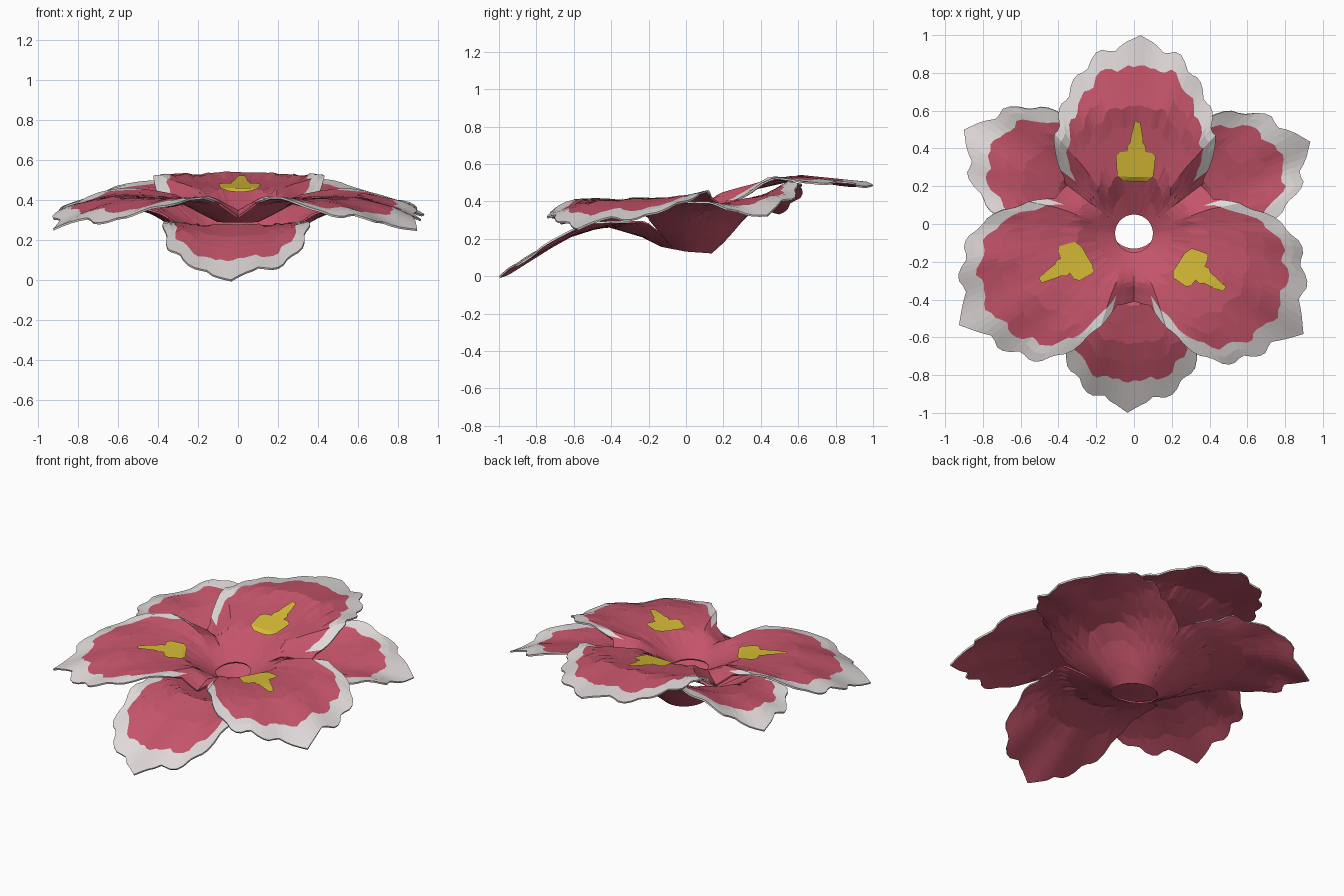
import bpy
import bmesh
import math

old = bpy.data.objects.get("Cube")
if old:
    bpy.data.objects.remove(old, do_unlink=True)


def make_material(name, rgb):
    mat = bpy.data.materials.new(name)
    mat.use_nodes = True
    mat.diffuse_color = (*rgb, 1)
    mat.node_tree.nodes["Principled BSDF"].inputs["Base Color"].default_value = (*rgb, 1)
    return mat


# Pink comes last so the solidified underside is always pink
WHITE, YELLOW, PINK = range(3)
MATERIALS = [make_material("petal_white", (0.74, 0.69, 0.69)),
             make_material("mark_yellow", (0.68, 0.5, 0.037)),
             make_material("petal_pink", (0.56, 0.09, 0.145))]


def interp(table, x):
    """Piecewise linear lookup in a list of (x, y) points."""
    if x <= table[0][0]:
        return table[0][1]
    for (x0, y0), (x1, y1) in zip(table, table[1:]):
        if x <= x1:
            return y0 + (y1 - y0) * (x - x0) / (x1 - x0)
    return table[-1][1]


# Outlines: reach of the petal edge at each angle off its axis
BACK_EDGE = [(0, 1.0), (5, 0.96), (13, 0.94), (22, 0.85), (30, 0.77),
             (43, 0.63), (53, 0.5), (56, 0.45), (60, 0.42)]
SIDE_EDGE = [(0, 1.07), (5, 1.0), (12, 0.98), (27, 0.88), (36, 0.71),
             (44, 0.53), (48, 0.44), (60, 0.41)]
OUTER_EDGE = [(0, 1.03), (5, 0.97), (12, 0.93), (18, 0.86), (25, 0.75),
              (32, 0.65), (45, 0.5), (60, 0.4)]
FRONT_EDGE = [(0, 1.0), (4, 0.96), (10, 0.95), (17, 0.91), (25, 0.82),
              (32, 0.69), (45, 0.5), (60, 0.4)]

# Height profiles along the petal axis
INNER_RISE = [(0.1, 0.3), (0.2, 0.35), (0.3, 0.405), (0.5, 0.425),
              (0.65, 0.425), (0.85, 0.375), (1.07, 0.28)]
BACK_RISE = [(0.1, 0.3), (0.18, 0.335), (0.27, 0.405), (0.53, 0.42),
             (0.6, 0.44), (1.0, 0.32)]
OUTER_RISE = [(0.13, 0.14), (0.3, 0.26), (0.42, 0.335), (0.65, 0.36),
              (0.85, 0.335), (1.03, 0.255)]
FRONT_RISE = [(0.13, 0.14), (0.3, 0.25), (0.42, 0.3), (0.65, 0.24),
              (1.0, 0.045)]

# Inner petals sink gently into the seams between them
CURL = [(20, 0), (42, 0.015), (60, -0.08)]


class Petal:
    def __init__(self, name, axis, skew, inner, edge, rise, white_to):
        self.name, self.axis, self.skew, self.inner = name, axis, skew, inner
        self.edge, self.rise, self.white_to = edge, rise, white_to
        self.start = 0.1 if inner else 0.13

    def radius(self, t):
        """Scalloped outline at t degrees off the axis."""
        a = abs(t)
        scallop = 0.04 * (1 - abs(math.sin(math.radians(a * 18 + 25))))
        fade = min(1, a / 6) * max(0, min(1, (46 - a) / 6))
        return interp(self.edge, a) - scallop * fade

    def point(self, t, r):
        angle = math.radians(self.axis + t + self.skew * (1 - abs(t) / 60))
        x, y = r * math.cos(angle), r * math.sin(angle)
        z = interp(self.rise, r) + y * (0.17 if y > 0 else 0.045)
        v = r * math.sin(math.radians(t))
        grow = max(0, min(1, (r - 0.2) / 0.2))
        if self.inner:
            # The throat sits forward
            z += grow * interp(CURL, abs(t))
            y -= 0.05 * max(0, min(1, (0.4 - r) / 0.3))
        else:
            # The wings lift and the funnel mouth tips backward
            z += 0.5 * v * v * max(0, min(1, (r - 0.4) / 0.2))
            z -= 0.25 * y * max(0, (0.3 - r) / 0.17)
        # Gentle waves toward the rim
        z += 0.012 * math.sin(math.radians(t * 16)) * max(0, r - 0.55) / 0.4
        return x, y, z


def finish(name, bm):
    mesh = bpy.data.meshes.new(name)
    bm.to_mesh(mesh)
    bm.free()
    for mat in MATERIALS:
        mesh.materials.append(mat)
    obj = bpy.data.objects.new(name, mesh)
    bpy.context.collection.objects.link(obj)
    return obj


def build_petal(p):
    bm = bmesh.new()
    columns, body, rim = 60, 7, 2
    grid = []
    for i in range(columns + 1):
        t = -60 + 120 * i / columns
        reach = p.radius(t)
        band = 0.1 + 0.06 * max(0, 1 - abs(t) / 9)
        band += 0.006 * math.sin(t * 1.1)
        inside = reach - band
        radii = [p.start + (inside - p.start) * k / body for k in range(body + 1)]
        radii += [inside + band * k / rim for k in range(1, rim + 1)]
        grid.append([bm.verts.new(p.point(t, r)) for r in radii])
    for i in range(columns):
        middle = abs(-60 + 120 * (i + 0.5) / columns)
        for k in range(body + rim):
            face = bm.faces.new((grid[i][k], grid[i][k + 1],
                                 grid[i + 1][k + 1], grid[i + 1][k]))
            on_rim = k >= body and middle < p.white_to
            face.material_index = WHITE if on_rim else PINK
    obj = finish(p.name, bm)
    thick = obj.modifiers.new("thickness", "SOLIDIFY")
    thick.thickness = 0.01
    thick.offset = -1
    thick.material_offset = 2


# Yellow arrow-shaped mark: half width along the petal
MARK = [(0, 0.06), (0.02, 0.095), (0.06, 0.1), (0.11, 0.105), (0.13, 0.085),
        (0.135, 0.045), (0.16, 0.05), (0.18, 0.035), (0.22, 0.03), (0.29, 0.015)]


def build_mark(p, begin, shift):
    bm = bmesh.new()
    rows = []
    for u, half in MARK:
        row = []
        for c in range(-4, 5):
            v = shift + half * c / 4
            r, t = math.hypot(u + begin, v), math.degrees(math.atan2(v, u + begin))
            x, y, z = p.point(t, r)
            row.append(bm.verts.new((x, y, z + 0.008)))
        rows.append(row)
    for a, b in zip(rows, rows[1:]):
        for c in range(len(a) - 1):
            bm.faces.new((a[c], b[c], b[c + 1], a[c + 1])).material_index = YELLOW
    finish(p.name + "_mark", bm)


# Three inner petals forming the bowl, three outer ones forming the funnel
inner = [
    Petal("back_inner_petal", 90, -2, True, BACK_EDGE, BACK_RISE, 55),
    Petal("right_inner_petal", 210, 0, True, SIDE_EDGE, INNER_RISE, 47),
    Petal("left_inner_petal", 330, -3, True, SIDE_EDGE, INNER_RISE, 47),
]
outer = [
    Petal("front_outer_petal", 270, -2, False, FRONT_EDGE, FRONT_RISE, 50),
    Petal("left_outer_petal", 30, -5, False, OUTER_EDGE, OUTER_RISE, 50),
    Petal("right_outer_petal", 150, 1, False, OUTER_EDGE, OUTER_RISE, 50),
]
for petal in inner + outer:
    build_petal(petal)
for petal, begin, shift in zip(inner, (0.25, 0.29, 0.3), (0, 0.01, -0.03)):
    build_mark(petal, begin, shift)
